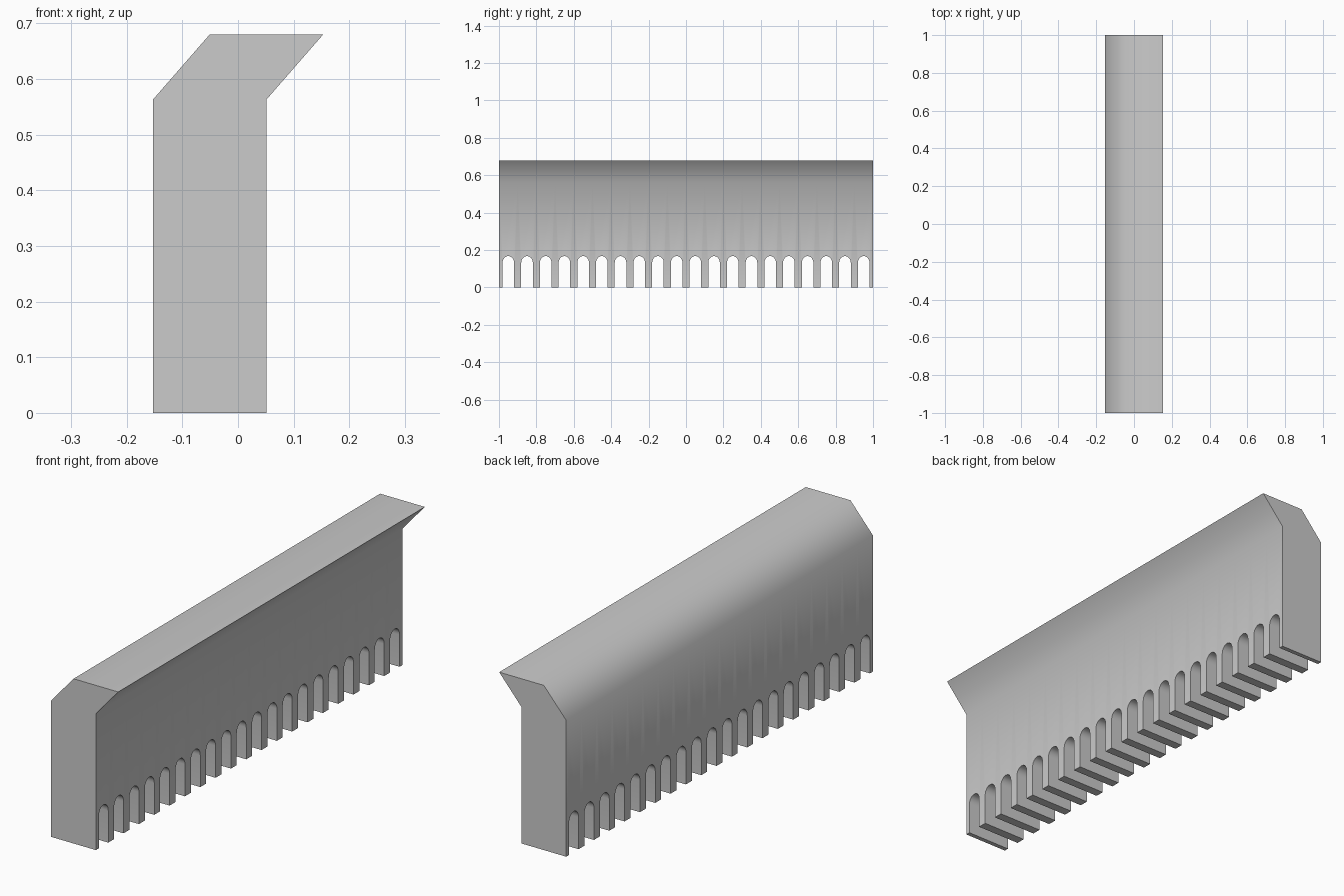
import bpy, bmesh, math

if "Cube" in bpy.data.objects:
    bpy.data.objects.remove(bpy.data.objects["Cube"])

BAYS, PITCH, HALF = 20, 0.1, 0.031      # arches along the length
SPRING, RISE = 0.132, 0.036             # arch spring height and rise
XL, XR, BEND, TOP, LEAN = -0.153, 0.051, 0.563, 0.68, 0.102

bm = bmesh.new()


def face(pts):
    bm.faces.new([bm.verts.new(p) for p in pts])


def across(a, b):
    """Quad running through the wall thickness between two (y, z) points."""
    face([(XL, *a), (XR, *a), (XR, *b), (XL, *b)])


for i in range(BAYS):
    yc = -1 + PITCH * (i + 0.5)
    y0, y1 = yc - PITCH / 2, yc + PITCH / 2
    # arched opening, from left foot to right foot
    arch = [(yc - HALF, 0)]
    for k in range(13):
        t = math.pi * (1 - k / 12)
        arch.append((yc + HALF * math.cos(t), SPRING + RISE * math.sin(t)))
    arch.append((yc + HALF, 0))
    # wall faces around the opening
    outline = [(y0, 0)] + arch + [(y1, 0), (y1, BEND), (y0, BEND)]
    for x in (XL, XR):
        face([(x, *p) for p in outline])
    # opening lining and tooth undersides
    for a, b in zip(outline[:-3], outline[1:-2]):
        across(a, b)
    # leaning top band and flat top
    for x in (XL, XR):
        face([(x, y0, BEND), (x, y1, BEND), (x + LEAN, y1, TOP), (x + LEAN, y0, TOP)])
    face([(XL + LEAN, y0, TOP), (XR + LEAN, y0, TOP),
          (XR + LEAN, y1, TOP), (XL + LEAN, y1, TOP)])

# end caps
for y in (-1, 1):
    across((y, 0), (y, BEND))
    face([(XL, y, BEND), (XR, y, BEND), (XR + LEAN, y, TOP), (XL + LEAN, y, TOP)])

bmesh.ops.remove_doubles(bm, verts=bm.verts, dist=1e-5)
bmesh.ops.recalc_face_normals(bm, faces=bm.faces)
mesh = bpy.data.meshes.new("arched_wall")
bm.to_mesh(mesh)
bm.free()
wall = bpy.data.objects.new("arched_wall", mesh)
bpy.context.collection.objects.link(wall)
bpy.context.view_layer.objects.active = wall
wall.select_set(True)
bpy.ops.object.shade_smooth_by_angle(angle=math.radians(60))
